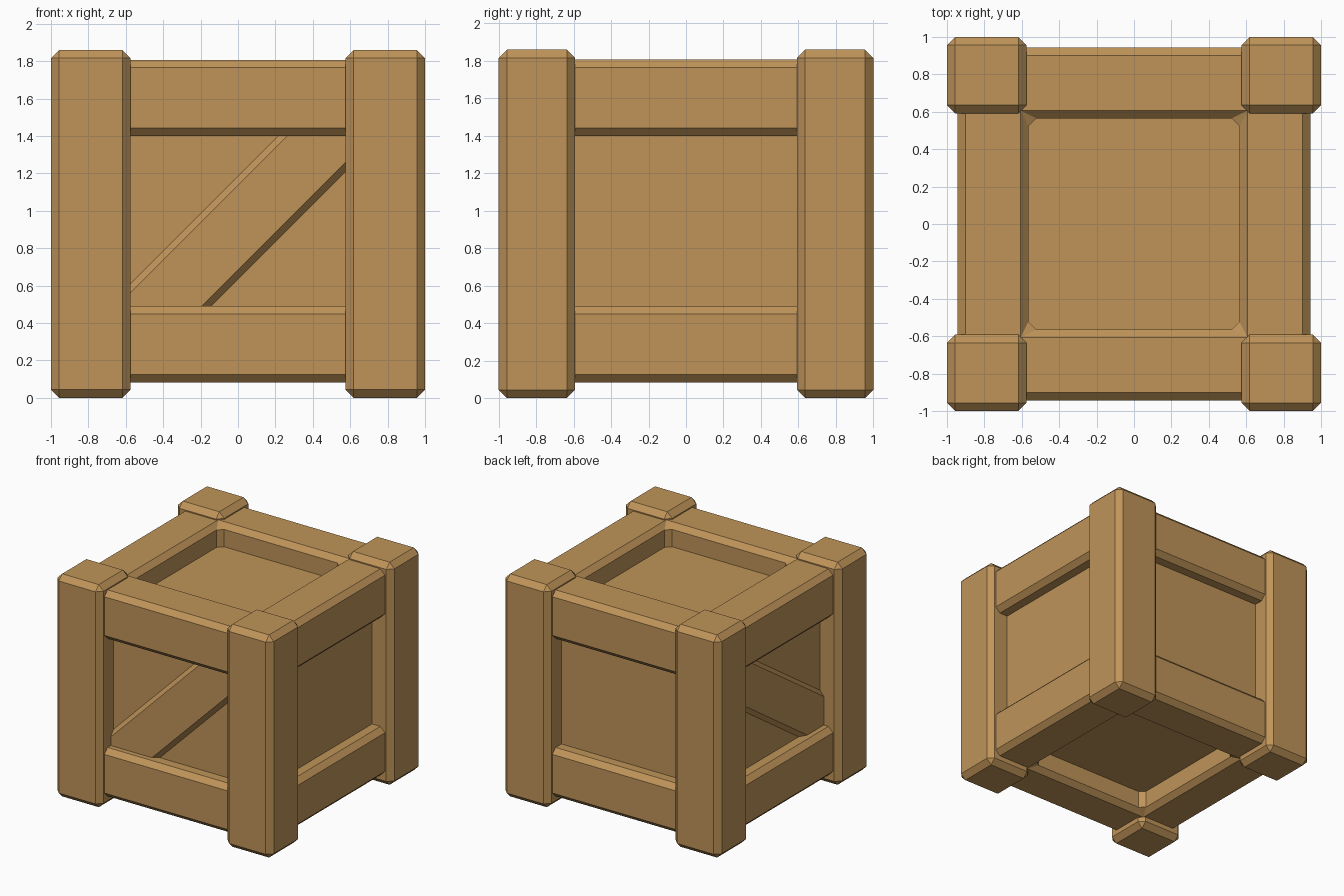
import bpy, bmesh, math
from mathutils import Matrix, Vector

if "Cube" in bpy.data.objects:
    bpy.data.objects.remove(bpy.data.objects["Cube"])

wood = bpy.data.materials.new("light brown wood")
wood.diffuse_color = (0.523, 0.296, 0.100, 1)
wood.use_nodes = True
wood.node_tree.nodes["Principled BSDF"].inputs["Base Color"].default_value = wood.diffuse_color


def finish(name, bm, bevel):
    """Turn a bmesh into a named object with flat chamfered edges."""
    bmesh.ops.recalc_face_normals(bm, faces=bm.faces[:])
    mesh = bpy.data.meshes.new(name)
    bm.to_mesh(mesh)
    bm.free()
    mesh.materials.append(wood)
    ob = bpy.data.objects.new(name, mesh)
    bpy.context.collection.objects.link(ob)
    if bevel:
        mod = ob.modifiers.new("chamfer", 'BEVEL')
        mod.width = bevel
        mod.segments = 1
        mod.limit_method = 'ANGLE'
        mod.angle_limit = math.radians(40)
    return ob


def box(name, center, size, bevel=0.0, rotation=Matrix()):
    bm = bmesh.new()
    matrix = Matrix.Translation(Vector(center)) @ rotation @ Matrix.Diagonal((*size, 1))
    bmesh.ops.create_cube(bm, size=1, matrix=matrix)
    return finish(name, bm, bevel)


def frame(name, outer, inner, z0, z1, bevel):
    """Square ring of four rails."""
    bm = bmesh.new()
    rings = []
    for sx, sy in ((-1, -1), (1, -1), (1, 1), (-1, 1)):
        section = ((outer, z0), (outer, z1), (inner, z1), (inner, z0))
        rings.append([bm.verts.new((sx * r, sy * r, z)) for r, z in section])
    for i in range(4):
        a, b = rings[i], rings[(i + 1) % 4]
        for j in range(4):
            k = (j + 1) % 4
            bm.faces.new((a[j], b[j], b[k], a[k]))
    return finish(name, bm, bevel)


# Corner posts
for fy, sy in (("front", -1), ("back", 1)):
    for fx, sx in (("left", -1), ("right", 1)):
        box(f"{fy}_{fx}_post", (sx * 0.787, sy * 0.796, 0.93), (0.426, 0.408, 1.86), 0.044)

# Upper and lower rail frames
frame("lower_rails", 0.944, 0.565, 0.083, 0.490, 0.042)
frame("upper_rails", 0.944, 0.565, 1.400, 1.807, 0.042)

# Recessed panels form one inner box
box("inner_panels", (0, 0, 0.945), (1.65, 1.65, 1.35))

# Diagonal braces on the front and left sides
box("front_brace", (0, -0.80, 0.91), (1.70, 0.12, 0.40), 0.04,
    Matrix.Rotation(math.radians(-45), 4, 'Y'))
box("left_brace", (-0.80, 0, 0.935), (0.12, 1.70, 0.40), 0.04,
    Matrix.Rotation(math.radians(34), 4, 'X'))
